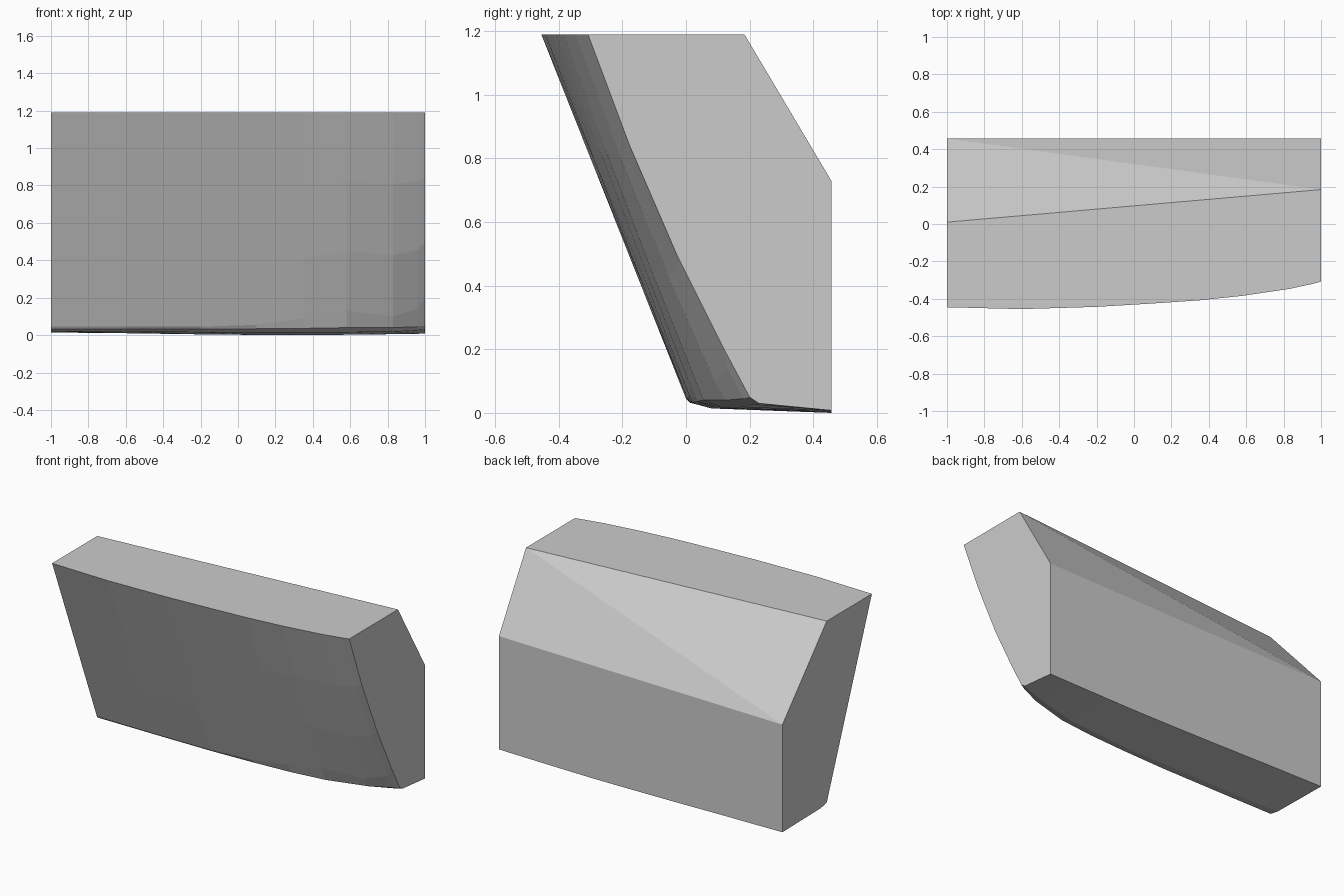
import bpy
import bmesh

cube = bpy.data.objects.get("Cube")
if cube:
    bpy.data.objects.remove(cube, do_unlink=True)

TOP, BACK = 1.19, 0.457

# Cross-sections along x: top front y, knee (y, z), corner (y, z), underside (y, z), back bottom z
SECTIONS = [
    (-1.0, -0.445, (0.005, 0.045), (0.012, 0.032), (0.07, 0.02), 0.014),
    (-0.6, -0.455, (0.0, 0.045), (0.012, 0.032), (0.07, 0.018), 0.01),
    (-0.2, -0.443, (0.004, 0.045), (0.014, 0.032), (0.08, 0.015), 0.004),
    (0.1, -0.425, (0.01, 0.055), (0.022, 0.034), (0.08, 0.014), 0.001),
    (0.35, -0.408, (0.012, 0.09), (0.034, 0.036), (0.1, 0.014), 0.0),
    (0.58, -0.384, (0.018, 0.13), (0.055, 0.04), (0.12, 0.015), 0.002),
    (0.83, -0.347, (0.09, 0.1), (0.125, 0.04), (0.18, 0.018), 0.005),
    (0.96, -0.319, (0.13, 0.14), (0.18, 0.045), (0.215, 0.026), 0.007),
    (1.0, -0.308, (0.12, 0.2), (0.2, 0.05), (0.23, 0.03), 0.008),
]


def section_points(x, front, knee, corner, under, back_z):
    """Front edge from the top down and under to the back, slightly bowed."""
    pts = [(x, front, TOP)]
    bow = 0.02 * max(0, x) ** 2
    for t in (0.35, 0.7):
        pts.append((x, front + t * (knee[0] - front) - bow, TOP + t * (knee[1] - TOP)))
    pts += [(x, *p) for p in (knee, corner, under)]
    return pts + [(x, BACK, back_z)]


bm = bmesh.new()
rows = [[bm.verts.new(p) for p in section_points(*s)] for s in SECTIONS]

# Curved front and underside
for a, b in zip(rows, rows[1:]):
    for i in range(len(a) - 1):
        bm.faces.new((a[i], a[i + 1], b[i + 1], b[i]))

# Back corners at the two ends
ridge_r, ridge_l = [bm.verts.new(p) for p in ((-1, 0.01, TOP), (1, 0.184, TOP))]
low_r, low_l = [bm.verts.new(p) for p in ((-1, BACK, 0.7), (1, BACK, 0.73))]

# Top, back, twisted rear slope and both ends
bm.faces.new([r[0] for r in rows] + [ridge_l, ridge_r])
bm.faces.new([r[-1] for r in rows] + [low_l, low_r])
bm.faces.new((low_r, low_l, ridge_l))
bm.faces.new((low_r, ridge_l, ridge_r))
bm.faces.new(rows[0] + [low_r, ridge_r])
bm.faces.new(rows[-1] + [low_l, ridge_l])
bmesh.ops.recalc_face_normals(bm, faces=bm.faces)

mesh = bpy.data.meshes.new("wedge_block")
bm.to_mesh(mesh)
bm.free()
block = bpy.data.objects.new("wedge_block", mesh)
bpy.context.collection.objects.link(block)

# Plain grey finish
grey = bpy.data.materials.new("light grey")
grey.use_nodes = True
color = (0.6, 0.6, 0.6, 1)
grey.diffuse_color = color
grey.node_tree.nodes["Principled BSDF"].inputs["Base Color"].default_value = color
mesh.materials.append(grey)
